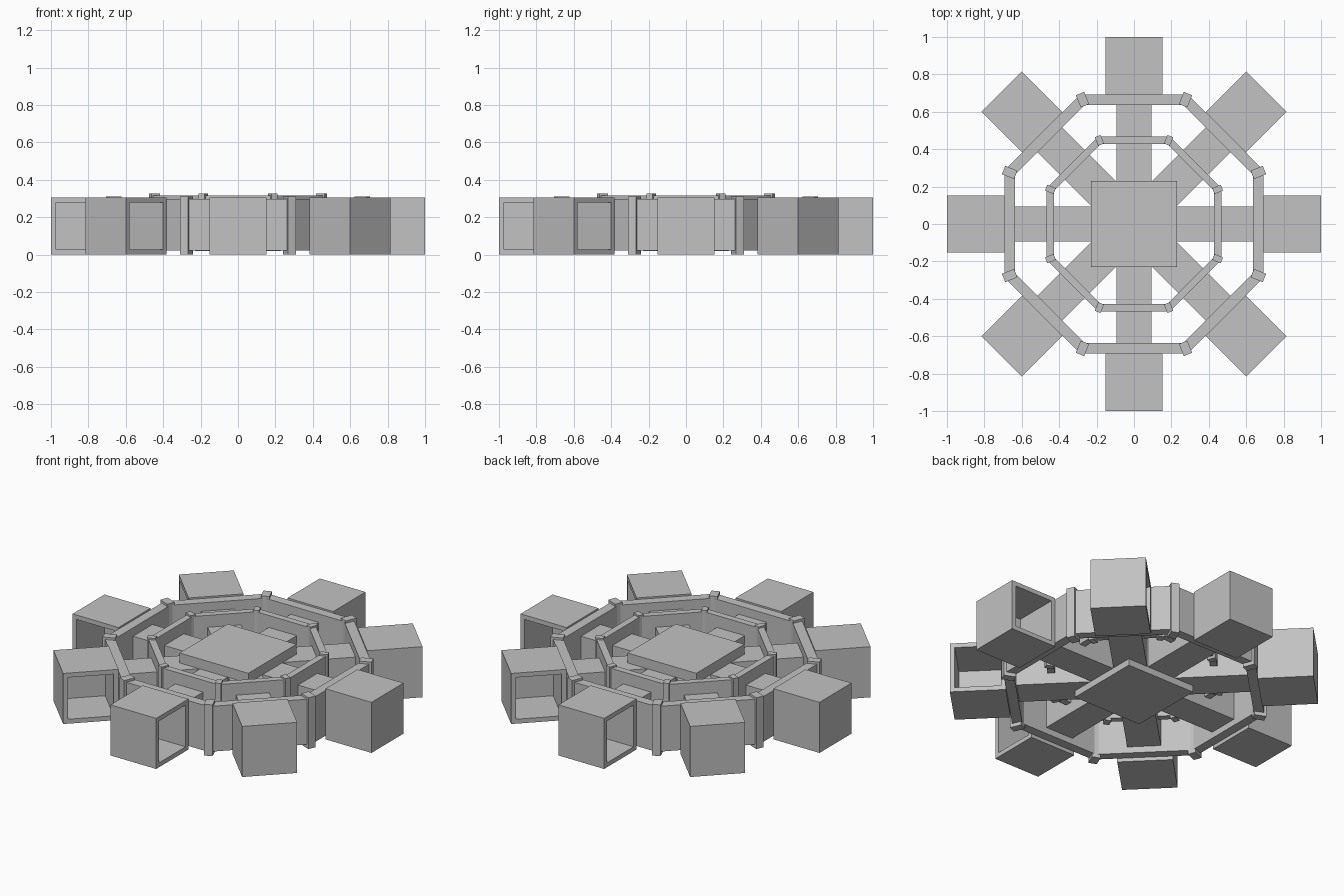
import bpy, bmesh, math
from mathutils import Matrix, Vector

cube = bpy.data.objects.get("Cube")
if cube:
    bpy.data.objects.remove(cube, do_unlink=True)

grey = bpy.data.materials.new("plain_grey")
grey.use_nodes = True
COLOR = (0.54, 0.54, 0.54, 1)
grey.diffuse_color = COLOR
grey.node_tree.nodes["Principled BSDF"].inputs["Base Color"].default_value = COLOR


def box(name, lo, hi, degrees=0, recess=None):
    """Box between two corners, turned about the z axis; recess = (rim, depth) hollows the +y side."""
    lo, hi = Vector(lo), Vector(hi)
    bm = bmesh.new()
    bmesh.ops.create_cube(bm, size=1)
    bmesh.ops.scale(bm, vec=hi - lo, verts=bm.verts)
    bmesh.ops.translate(bm, vec=(lo + hi) / 2, verts=bm.verts)
    if recess:
        rim, depth = recess
        bm.normal_update()
        side = [f for f in bm.faces if f.normal.y > 0.9]
        bmesh.ops.inset_region(bm, faces=side, thickness=rim)
        floor = bmesh.ops.extrude_discrete_faces(bm, faces=side)["faces"][0]
        bmesh.ops.translate(bm, vec=(0, -depth, 0), verts=floor.verts)
    bm.transform(Matrix.Rotation(math.radians(degrees), 4, "Z"))
    mesh = bpy.data.meshes.new(name)
    bm.to_mesh(mesh)
    bm.free()
    mesh.materials.append(grey)
    obj = bpy.data.objects.new(name, mesh)
    bpy.context.collection.objects.link(obj)
    return obj


def ring(name, apothem, scale, top):
    """Octagonal wall of eight panels joined by corner posts."""
    half_side = apothem * math.tan(math.pi / 8)
    corner = apothem / math.cos(math.pi / 8)
    thick, post_r, post_t = 0.028 * scale, 0.035 * scale, 0.024 * scale
    bottom = top - 0.31 * scale
    for i in range(8):
        box(f"{name}_panel_{i}", (apothem - thick, -half_side, bottom + 0.022 * scale),
            (apothem + thick, half_side, top - 0.014 * scale), 45 * i)
        box(f"{name}_post_{i}", (corner - post_r, -post_t, bottom),
            (corner + post_r, post_t, top), 45 * i + 22.5)


# Central block
box("central_block", (-0.23, -0.23, 0.02), (0.23, 0.23, 0.305))

# Spokes and the hollow outer rooms, each open on its counter-clockwise side
for i in range(8):
    box(f"spoke_{i}", (0.1, -0.093, 0.06), (0.7, 0.093, 0.245), 45 * i)
    box(f"outer_room_{i}", (0.692, -0.153, 0), (1.0, 0.153, 0.306), 45 * i,
        recess=(0.038, 0.265))

# Two octagonal walls
ring("outer_wall", 0.665, 1.0, 0.31)
ring("inner_wall", 0.447, 0.7, 0.327)
